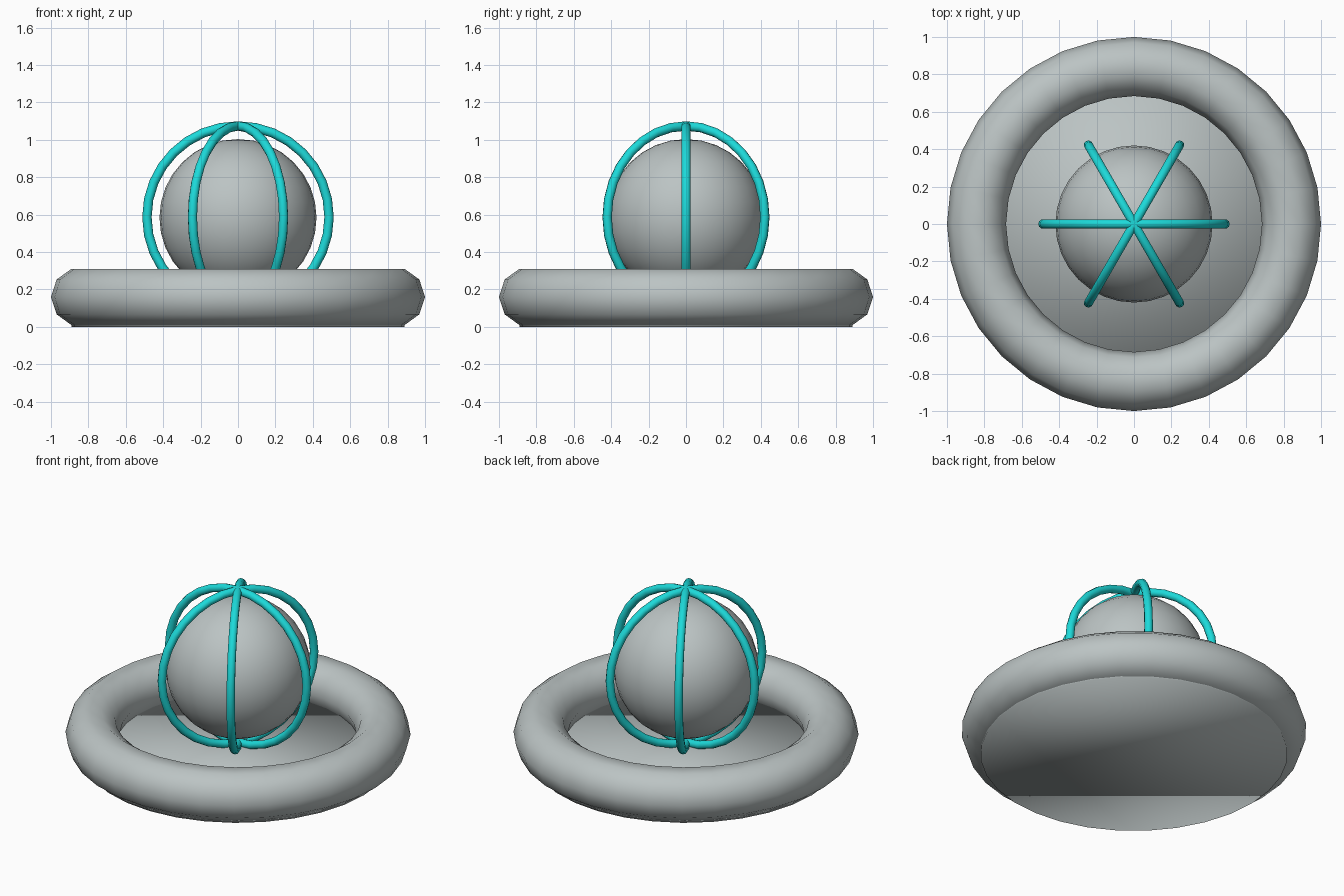
import bpy, math

if "Cube" in bpy.data.objects:
    bpy.data.objects.remove(bpy.data.objects["Cube"])


def material(name, rgb):
    m = bpy.data.materials.new(name)
    m.diffuse_color = (*rgb, 1)
    m.use_nodes = True
    m.node_tree.nodes["Principled BSDF"].inputs["Base Color"].default_value = m.diffuse_color
    return m


grey = material("soft_grey", (0.50, 0.55, 0.55))
cyan = material("bright_cyan", (0.012, 0.70, 0.70))


def finish(name, mat):
    ob = bpy.context.object
    ob.name = name
    ob.data.materials.append(mat)
    bpy.ops.object.shade_smooth()
    return ob


# Round floor plate, softly shaded across its rim
bpy.ops.mesh.primitive_cylinder_add(vertices=32, radius=0.89, depth=0.09,
                                    location=(0, 0, 0.045))
finish("floor_plate", grey)

# Thick outer ring resting around the plate
bpy.ops.mesh.primitive_torus_add(major_segments=32, minor_segments=10,
                                 major_radius=0.842, minor_radius=0.158,
                                 location=(0, 0, 0.16))
finish("base_ring", grey)

# Central ball
bpy.ops.mesh.primitive_uv_sphere_add(segments=32, ring_count=16, radius=0.42,
                                     location=(0, 0, 0.584))
finish("ball", grey)

# Cage of three upright hoops around the ball
for i in range(3):
    bpy.ops.mesh.primitive_torus_add(major_segments=32, minor_segments=10,
                                     major_radius=0.487, minor_radius=0.025,
                                     location=(0, 0, 0.587),
                                     rotation=(math.pi / 2, 0, i * math.pi / 3))
    finish(f"cage_hoop_{i + 1}", cyan)
